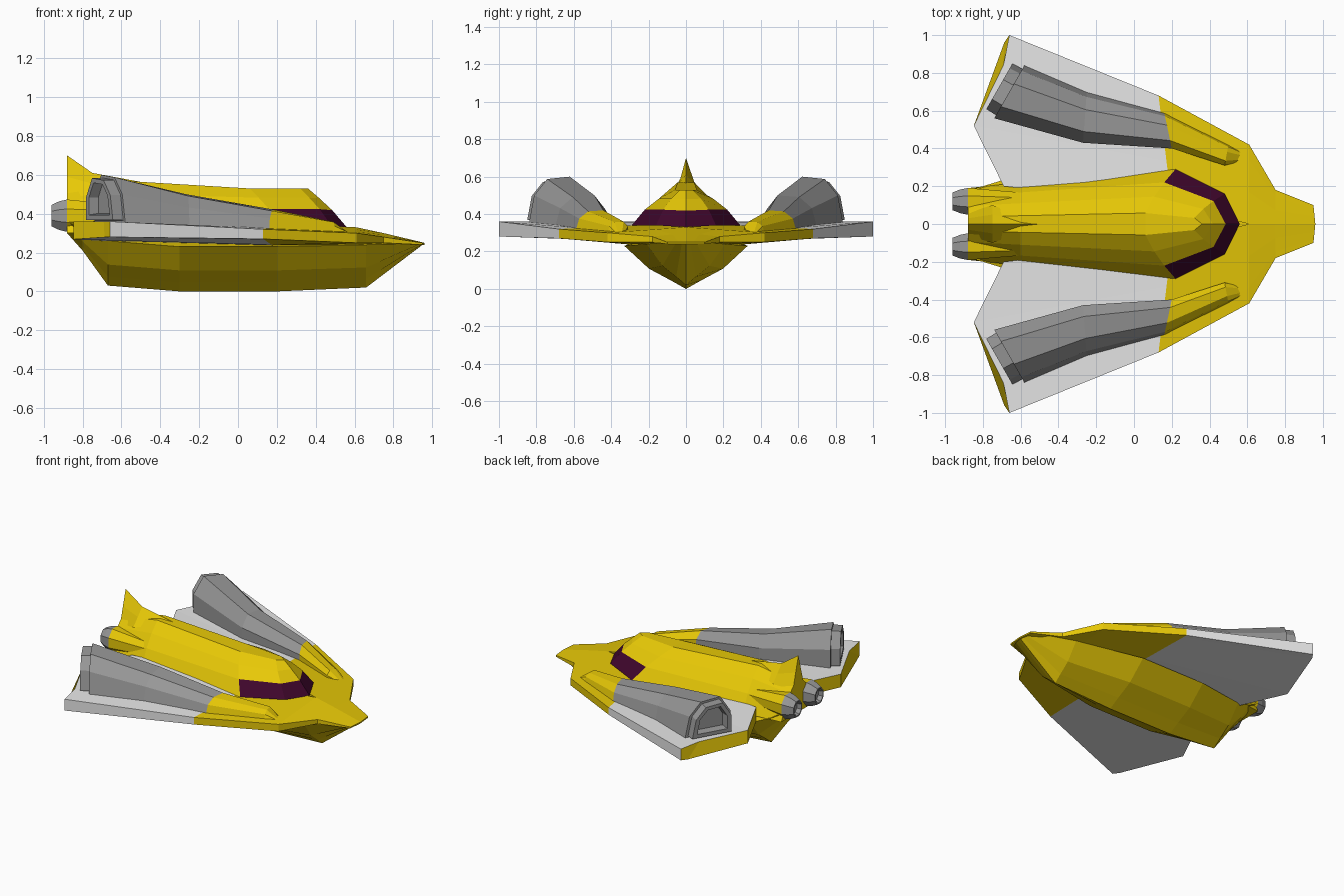
import bpy, bmesh, math
from mathutils import Vector

if "Cube" in bpy.data.objects:
    bpy.data.objects.remove(bpy.data.objects["Cube"])


def material(name, red, green, blue):
    mat = bpy.data.materials.new(name)
    mat.use_nodes = True
    mat.diffuse_color = (red, green, blue, 1)
    shader = mat.node_tree.nodes["Principled BSDF"]
    shader.inputs["Base Color"].default_value = (red, green, blue, 1)
    return mat


MATERIALS = [material("yellow", 0.8, 0.58, 0.002),
             material("light grey", 0.83, 0.83, 0.83),
             material("mid grey", 0.31, 0.31, 0.31),
             material("dark purple", 0.05, 0.002, 0.025)]
YELLOW, LIGHT, GREY, PURPLE = range(len(MATERIALS))


def plain_yellow(row, segment):
    return YELLOW


def plain_grey(row, segment):
    return GREY


def loft(name, rings, rule, cap=YELLOW, mirror=False):
    """Skin closed rings; rule(row, segment) picks the material of each face."""
    bm = bmesh.new()
    rows = [[bm.verts.new(point) for point in ring] for ring in rings]
    count = len(rows[0])
    for i, (near, far) in enumerate(zip(rows, rows[1:])):
        for j in range(count):
            k = (j + 1) % count
            face = bm.faces.new((near[j], near[k], far[k], far[j]))
            face.material_index = rule(i, j)
    # Close both ends with strips of quads
    for row in (rows[0], rows[-1]):
        opposite = row[::-1]
        for j in range(count // 2 - 1):
            face = bm.faces.new((row[j], row[j + 1], opposite[j + 1], opposite[j]))
            face.material_index = cap
    bmesh.ops.remove_doubles(bm, verts=bm.verts, dist=0.0005)
    bmesh.ops.recalc_face_normals(bm, faces=bm.faces)
    mesh = bpy.data.meshes.new(name)
    bm.to_mesh(mesh)
    bm.free()
    for mat in MATERIALS:
        mesh.materials.append(mat)
    obj = bpy.data.objects.new(name, mesh)
    bpy.context.collection.objects.link(obj)
    if mirror:
        modifier = obj.modifiers.new("mirror", "MIRROR")
        modifier.use_axis = (False, True, False)
        modifier.use_mirror_merge = False


def hull(name, profile, stations, rule=plain_yellow):
    """Symmetric body: one half profile fitted to each station's width and height."""
    rings = []
    for x, width, low, high, rake in stations:
        half = [Vector((x - rake * up ** 1.2, width * out, low + (high - low) * up))
                for out, up in profile]
        rings.append(half + [Vector((p.x, -p.y, p.z)) for p in reversed(half)])
    loft(name, rings, rule)


# Keel: deep V-shaped lower hull, tucked in above its chine
hull("keel", [(0, 0), (0.25, 0.2), (0.6, 0.47), (1, 1), (0.75, 1.1)], [
    (0.95, 0.09, 0.24, 0.25, 0),
    (0.66, 0.21, 0.02, 0.24, 0),
    (0.2, 0.33, 0, 0.23, 0),
    (-0.3, 0.33, 0, 0.23, 0),
    (-0.67, 0.24, 0.03, 0.26, 0),
    (-0.8, 0.2, 0.21, 0.31, 0),
    (-0.88, 0.18, 0.3, 0.36, 0)])


# Fuselage: raised spine with a wrap-round canopy window at the raked front
def canopy(row, segment):
    return PURPLE if row > 1 and segment in (0, 8) else YELLOW


hull("fuselage", [(1, 0), (0.76, 0.44), (0.5, 0.75), (0.2, 1), (0, 1)], [
    (-0.88, 0.19, 0.3, 0.52, 0),
    (-0.6, 0.22, 0.3, 0.57, 0),
    (0.22, 0.29, 0.34, 0.53, 0.16),
    (0.48, 0.16, 0.34, 0.53, 0.16),
    (0.56, 0, 0.33, 0.53, 0.2)], canopy)

# Tail fin
hull("tail_fin", [(1, 0), (0.5, 0.5), (0, 1)], [
    (-0.48, 0, 0.55, 0.56, 0),
    (-0.75, 0.1, 0.5, 0.61, 0),
    (-0.88, 0.06, 0.48, 0.7, 0)])


# Wings: flat skins between a root and an outer edge, with a swept rear corner
def wing_ring(root, edge, thickness, sweep=0):
    root, edge = Vector(root), Vector(edge)
    drop = [Vector((0, 0, -depth)) for depth in thickness]
    back = Vector((-sweep, 0, 0))
    upper, lower = [], []
    for top_at, low_at, swept in ((0, 0, 0), (0.4, 0.4, 1), (0.8, 0.95, 0.15), (1, 1, 0)):
        upper.append(root.lerp(edge, top_at) + back * swept)
        lower.append(root.lerp(edge, low_at) + back * swept
                     + drop[0].lerp(drop[1], low_at))
    return upper + lower[::-1]


loft("wing", [
    wing_ring((0.96, 0, 0.25), (0.95, 0.1, 0.25), (0.01, 0.01)),
    wing_ring((0.75, 0, 0.3), (0.75, 0.18, 0.28), (0.06, 0.03)),
    wing_ring((0.61, 0, 0.33), (0.61, 0.42, 0.3), (0.1, 0.05)),
    wing_ring((0.2, 0.1, 0.35), (0.13, 0.68, 0.32), (0.13, 0.05)),
    wing_ring((-0.69, 0.2, 0.36), (-0.66, 1, 0.36), (0.1, 0.08), 0.17),
], lambda row, segment: YELLOW if row < 3 else LIGHT, mirror=True)


# Wing nacelles: tapering pods that fade into the yellow shoulders
def pod_ring(inner, outer, low, high):
    ring = []
    for across, up in ((0, 0), (0, 0.55), (0.22, 1), (0.65, 0.95), (0.9, 0.6), (1, 0)):
        x, y = Vector(inner).lerp(Vector(outer), across)
        ring.append(Vector((x, y, low + (high - low) * up)))
    return ring


pod = [pod_ring((0.56, 0.33), (0.58, 0.38), 0.3, 0.3),
       pod_ring((0.48, 0.31), (0.5, 0.42), 0.3, 0.36),
       pod_ring((0.2, 0.4), (0.16, 0.59), 0.31, 0.42),
       pod_ring((-0.27, 0.43), (-0.25, 0.7), 0.33, 0.5),
       pod_ring((-0.74, 0.56), (-0.58, 0.84), 0.35, 0.6)]
loft("nacelle", pod, lambda row, segment: GREY if row > 1 else YELLOW, GREY, True)

# Nacelle exhausts: a collar with a recessed D-shaped opening
rear = pod[-1]
centre = sum(rear, Vector()) / len(rear)
outward = Vector((-0.87, 0.5, 0))
loft("nacelle_exhaust",
     [[centre + (p - centre) * scale + outward * shift for p in rear]
      for scale, shift in ((0.88, -0.02), (0.86, 0.06), (0.66, 0.06), (0.6, 0.01))],
     plain_grey, GREY, True)

# Tail engines: yellow cowls ending in eight-sided nozzles with recessed outlets
angles = [math.tau * (k + 0.5) / 8 for k in range(8)]
loft("tail_engine",
     [[(x, 0.12 + 0.85 * r * math.cos(a), 0.39 + r * math.sin(a)) for a in angles]
      for x, r in ((-0.6, 0.06), (-0.88, 0.09), (-0.92, 0.08),
                   (-0.96, 0.06), (-0.96, 0.05), (-0.93, 0.04))],
     lambda row, segment: GREY if row else YELLOW, GREY, True)
